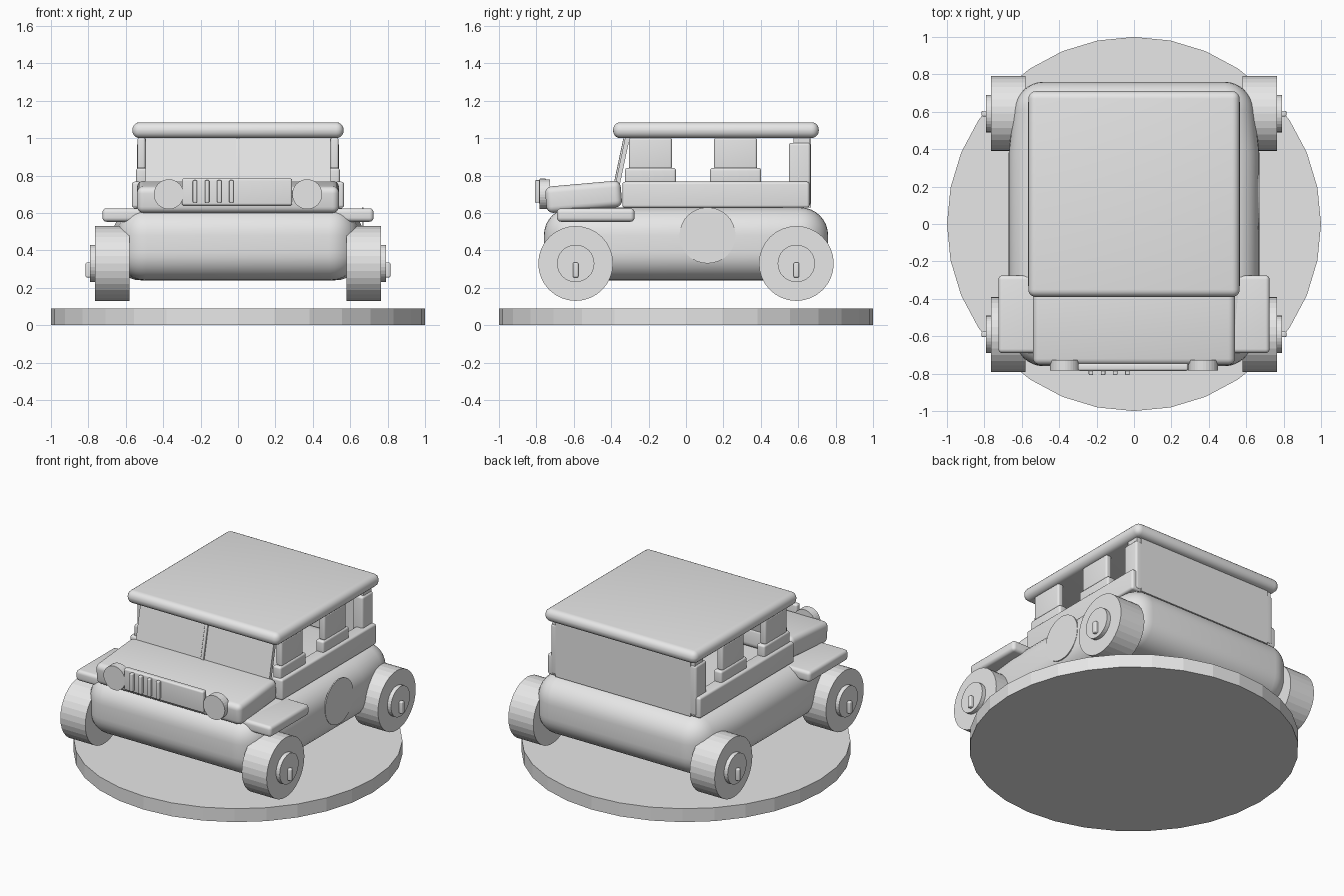
import bpy, bmesh, math
from mathutils import Matrix, Vector

cube = bpy.data.objects.get("Cube")
if cube:
    bpy.data.objects.remove(cube, do_unlink=True)

grey = bpy.data.materials.new("light_grey")
grey.use_nodes = True
COLOUR = (0.8, 0.8, 0.8, 1)
grey.diffuse_color = COLOUR
grey.node_tree.nodes["Principled BSDF"].inputs["Base Color"].default_value = COLOUR


def finish(bm, name, smooth=False):
    mesh = bpy.data.meshes.new(name)
    bm.to_mesh(mesh)
    bm.free()
    mesh.materials.append(grey)
    obj = bpy.data.objects.new(name, mesh)
    bpy.context.collection.objects.link(obj)
    if smooth:
        bpy.ops.object.select_all(action='DESELECT')
        obj.select_set(True)
        bpy.context.view_layer.objects.active = obj
        bpy.ops.object.shade_smooth_by_angle(angle=math.radians(35))
    return obj


def rounded_bm(x, y, z, radius, segments=5):
    """Box between (min, max) limits with rounded edges."""
    bm = bmesh.new()
    bmesh.ops.create_cube(bm, size=1)
    for v in bm.verts:
        v.co = Vector([(lo + hi) / 2 + c * (hi - lo) for c, (lo, hi) in zip(v.co, (x, y, z))])
    if radius:
        bmesh.ops.bevel(bm, geom=bm.edges[:], offset=radius, segments=segments,
                        profile=0.5, affect='EDGES')
    return bm


def box(name, x, y, z, radius=0.0, tilt=0.0):
    bm = rounded_bm(x, y, z, radius)
    if tilt:
        centre = Vector([sum(r) / 2 for r in (x, y, z)])
        bmesh.ops.rotate(bm, verts=bm.verts, cent=centre,
                         matrix=Matrix.Rotation(math.radians(tilt), 3, 'X'))
    return finish(bm, name, radius > 0)


def disc(name, centre, radius, depth, axis, sides=32):
    bm = bmesh.new()
    bmesh.ops.create_cone(bm, cap_ends=True, segments=sides, radius1=radius,
                          radius2=radius, depth=depth)
    turn = {'X': Matrix.Rotation(math.pi / 2, 4, 'Y'),
            'Y': Matrix.Rotation(math.pi / 2, 4, 'X'), 'Z': Matrix()}[axis]
    bmesh.ops.transform(bm, verts=bm.verts, matrix=Matrix.Translation(centre) @ turn)
    return finish(bm, name)


def span(side, a, b):
    return tuple(sorted((side * a, side * b)))


# Display base
disc("display_base", (0, 0, 0.045), 1.0, 0.09, 'Z')

# Pillow-shaped lower body, slightly narrower toward both ends
bm = rounded_bm((-0.67, 0.67), (-0.76, 0.76), (0.24, 0.63), 0.15, 8)
for cut in (-0.38, 0.38):
    bmesh.ops.bisect_plane(bm, geom=bm.verts[:] + bm.edges[:] + bm.faces[:],
                           plane_co=(0, cut, 0), plane_no=(0, 1, 0))
for v in bm.verts:
    v.co.x *= 1 - 0.17 * max(0, abs(v.co.y) - 0.38)
finish(bm, "lower_body", True)

# Bonnet, grille and roof
box("bonnet", (-0.54, 0.54), (-0.75, -0.345), (0.615, 0.757), 0.035, 5)
box("grille_panel", (-0.3, 0.29), (-0.785, -0.745), (0.64, 0.785), 0.012)
for i in range(4):
    x = -0.23 + 0.065 * i
    box("grille_slat", (x - 0.012, x + 0.012), (-0.808, -0.78), (0.655, 0.775), 0.006)
box("roof", (-0.565, 0.565), (-0.39, 0.71), (1.0, 1.085), 0.04)

# Windscreen with centre bar
box("windscreen", (-0.495, 0.495), (-0.352, -0.328), (0.74, 1.01), 0.0, -12)
box("windscreen_bar", (-0.012, 0.012), (-0.361, -0.33), (0.74, 1.01), 0.004, -12)

# Rear panel
box("rear_panel", (-0.5, 0.5), (0.645, 0.667), (0.63, 1.01))

# Paired parts
for side, label in ((1, "left"), (-1, "right")):
    box(label + "_fender", span(side, 0.45, 0.725), (-0.69, -0.275), (0.553, 0.625), 0.022)
    box(label + "_sill", span(side, 0.485, 0.567), (-0.34, 0.66), (0.628, 0.767), 0.014)
    box(label + "_rear_post", span(side, 0.46, 0.54), (0.55, 0.665), (0.64, 0.975), 0.014)
    box(label + "_roof_support", span(side, 0.48, 0.53), (0.575, 0.66), (0.95, 1.01))
    for y in (-0.19, 0.265):
        box(label + "_side_cushion", span(side, 0.485, 0.545), (y - 0.137, y + 0.137),
            (0.75, 0.84), 0.014)
        box(label + "_side_rest", span(side, 0.495, 0.538), (y - 0.115, y + 0.115),
            (0.835, 1.002), 0.012)
    disc(label + "_headlight", (side * 0.37, -0.755, 0.70), 0.08, 0.055, 'Y')

    # Wheels with hubs and a small upright tab
    for y, end in ((-0.59, "front"), (0.59, "rear")):
        name = label + "_" + end
        disc(name + "_wheel", (side * 0.673, y, 0.33), 0.2, 0.185, 'X')
        disc(name + "_hub", (side * 0.75, y, 0.33), 0.1, 0.085, 'X')
        box(name + "_hub_tab", span(side, 0.77, 0.815), (y - 0.015, y + 0.015),
            (0.255, 0.335), 0.008)

# Round badge plate on the model's left flank
disc("left_side_plate", (0.668, 0.115, 0.48), 0.15, 0.008, 'X')
